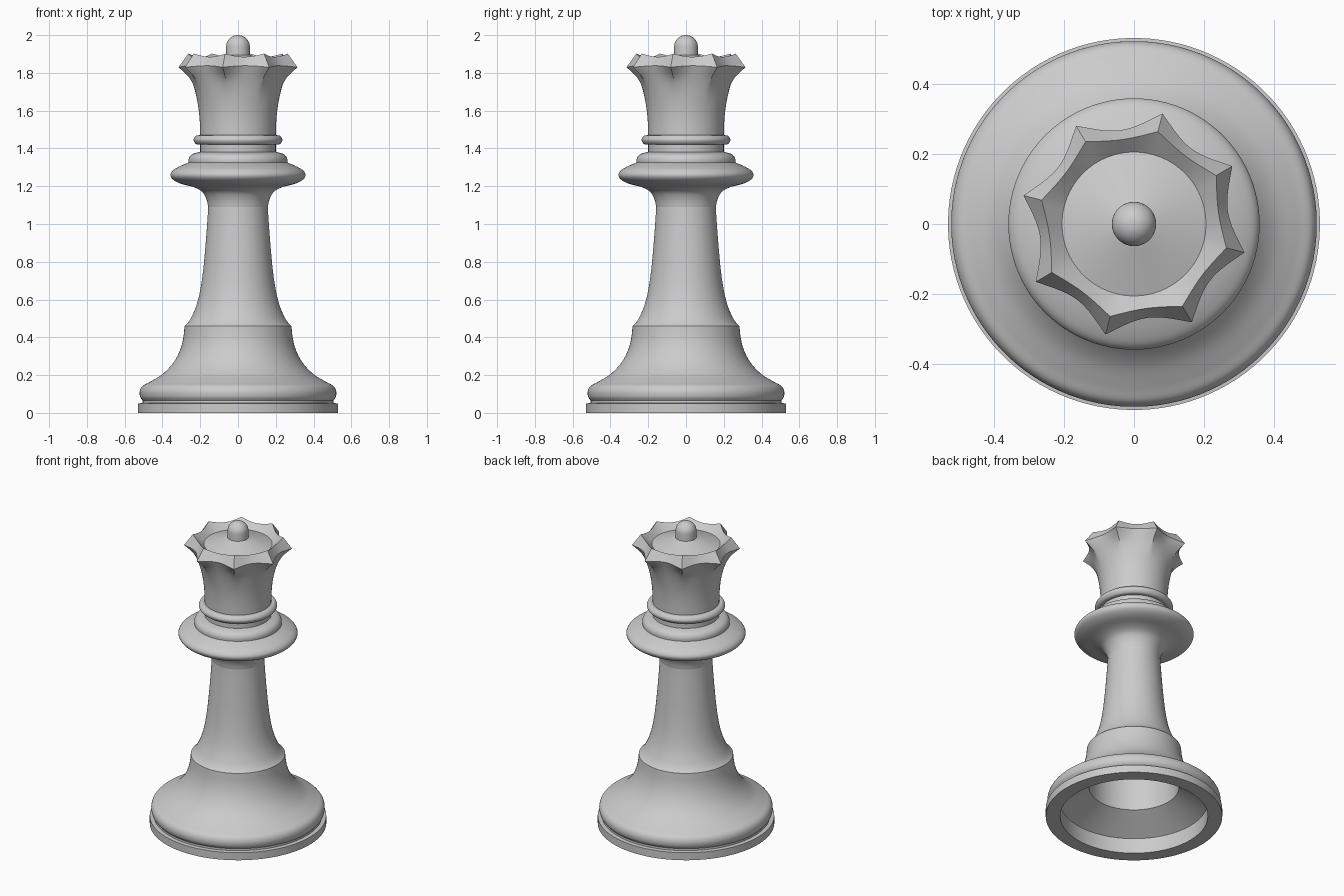
import bpy
import bmesh
from math import cos, sin, radians, pi

FLUTES, STEPS = 8, 14            # crown points, segments between points
TURN = radians(30.5)             # direction of the first crown point

cube = bpy.data.objects.get("Cube")
if cube:
    bpy.data.objects.remove(cube, do_unlink=True)

grey = bpy.data.materials.new("plain grey")
grey.use_nodes = True
grey.diffuse_color = (0.6, 0.6, 0.6, 1)
grey.node_tree.nodes["Principled BSDF"].inputs["Base Color"].default_value = grey.diffuse_color


def smooth(points, sub=5):
    """Catmull-Rom curve through the points."""
    ext = [points[0], *points, points[-1]]
    out = []
    for a, b, c, d in zip(ext, ext[1:], ext[2:], ext[3:]):
        for k in range(sub):
            t = k / sub
            out.append(tuple(
                0.5 * (2 * q + (r - p) * t + (2 * p - 5 * q + 4 * r - s) * t ** 2
                       + (3 * q - p - 3 * r + s) * t ** 3)
                for p, q, r, s in zip(a, b, c, d)))
    return out + [points[-1]]


def lathe(name, *sections):
    """Turn (radius, z) sections; (tip r, valley r, tip z, valley z) gives scallops."""
    rows = []
    for section in sections:
        for row in (smooth(section) if len(section) > 2 else section):
            row = row if len(row) == 4 else (row[0], row[0], row[1], row[1])
            if not rows or max(abs(p - q) for p, q in zip(row, rows[-1])) > 1e-5:
                rows.append(row)
    bm = bmesh.new()
    count = FLUTES * STEPS
    rings = []
    for tip_r, val_r, tip_z, val_z in rows:
        ring = []
        for i in range(count):
            angle = TURN + 2 * pi * i / count
            w = (2 * (i % STEPS) / STEPS - 1) ** 2     # one at a tip, zero in a valley
            r = val_r + (tip_r - val_r) * w
            ring.append(bm.verts.new((r * cos(angle), r * sin(angle),
                                      val_z + (tip_z - val_z) * w)))
        rings.append(ring)
    for a, b in zip(rings, rings[1:]):
        for i in range(count):
            j = (i + 1) % count
            bm.faces.new((a[i], a[j], b[j], b[i]))
    bmesh.ops.remove_doubles(bm, verts=bm.verts, dist=1e-5)
    mesh = bpy.data.meshes.new(name)
    bm.to_mesh(mesh)
    bm.free()
    mesh.materials.append(grey)
    obj = bpy.data.objects.new(name, mesh)
    bpy.context.collection.objects.link(obj)
    bpy.ops.object.select_all(action="DESELECT")
    obj.select_set(True)
    bpy.context.view_layer.objects.active = obj
    bpy.ops.object.shade_smooth_by_angle(angle=radians(28))
    return obj


# Hollow underside, plinth and bell-shaped foot
lathe("base",
      [(0, 0.44), (0.26, 0.44)],
      [(0.26, 0.44), (0.27, 0.2)],
      [(0.27, 0.2), (0.443, 0.1)],
      [(0.443, 0.1), (0.443, 0)],
      [(0.443, 0), (0.53, 0)],
      [(0.53, 0), (0.53, 0.05)],
      [(0.53, 0.05), (0.505, 0.052)],
      [(0.505, 0.052), (0.505, 0.065)],
      [(0.505, 0.065), (0.518, 0.085), (0.52, 0.115), (0.505, 0.143), (0.465, 0.165),
       (0.4, 0.205), (0.345, 0.262), (0.31, 0.325), (0.291, 0.39), (0.283, 0.46)])

# Tapering shaft
lathe("stem",
      [(0.283, 0.46), (0.265, 0.478), (0.245, 0.51), (0.22, 0.57), (0.2, 0.65),
       (0.184, 0.76), (0.171, 0.9), (0.162, 1.02), (0.158, 1.09)])

# Wide collar with a step above it
lathe("collar",
      [(0.158, 1.09), (0.167, 1.13), (0.19, 1.17), (0.235, 1.195), (0.305, 1.214),
       (0.345, 1.236), (0.358, 1.26), (0.345, 1.284), (0.31, 1.305), (0.262, 1.325)],
      [(0.262, 1.325), (0.26, 1.348), (0.242, 1.37), (0.2, 1.382)],
      [(0.2, 1.382), (0.2, 1.42)])

# Thin ring under the crown
lathe("neck_ring",
      [(0.2, 1.42), (0.222, 1.423), (0.235, 1.445), (0.222, 1.467), (0.2, 1.47)])

# Flared, scalloped crown with a bevelled rim, inner bowl and low cone lid
lathe("crown",
      [(0.2, 0.2, 1.47, 1.47), (0.203, 0.203, 1.55, 1.55), (0.212, 0.212, 1.63, 1.63),
       (0.233, 0.228, 1.71, 1.71), (0.267, 0.246, 1.775, 1.775),
       (0.325, 0.27, 1.83, 1.838)],
      [(0.325, 0.27, 1.83, 1.838), (0.272, 0.243, 1.902, 1.885)],
      [(0.272, 0.243, 1.902, 1.885), (0.205, 0.205, 1.85, 1.85)],
      [(0.205, 1.85), (0.063, 1.895)])

# Domed knob on top
dome = [(0.063 * cos(radians(a)), 1.937 + 0.063 * sin(radians(a))) for a in range(0, 91, 15)]
lathe("finial", [(0.063, 1.895), dome[0]], dome)
